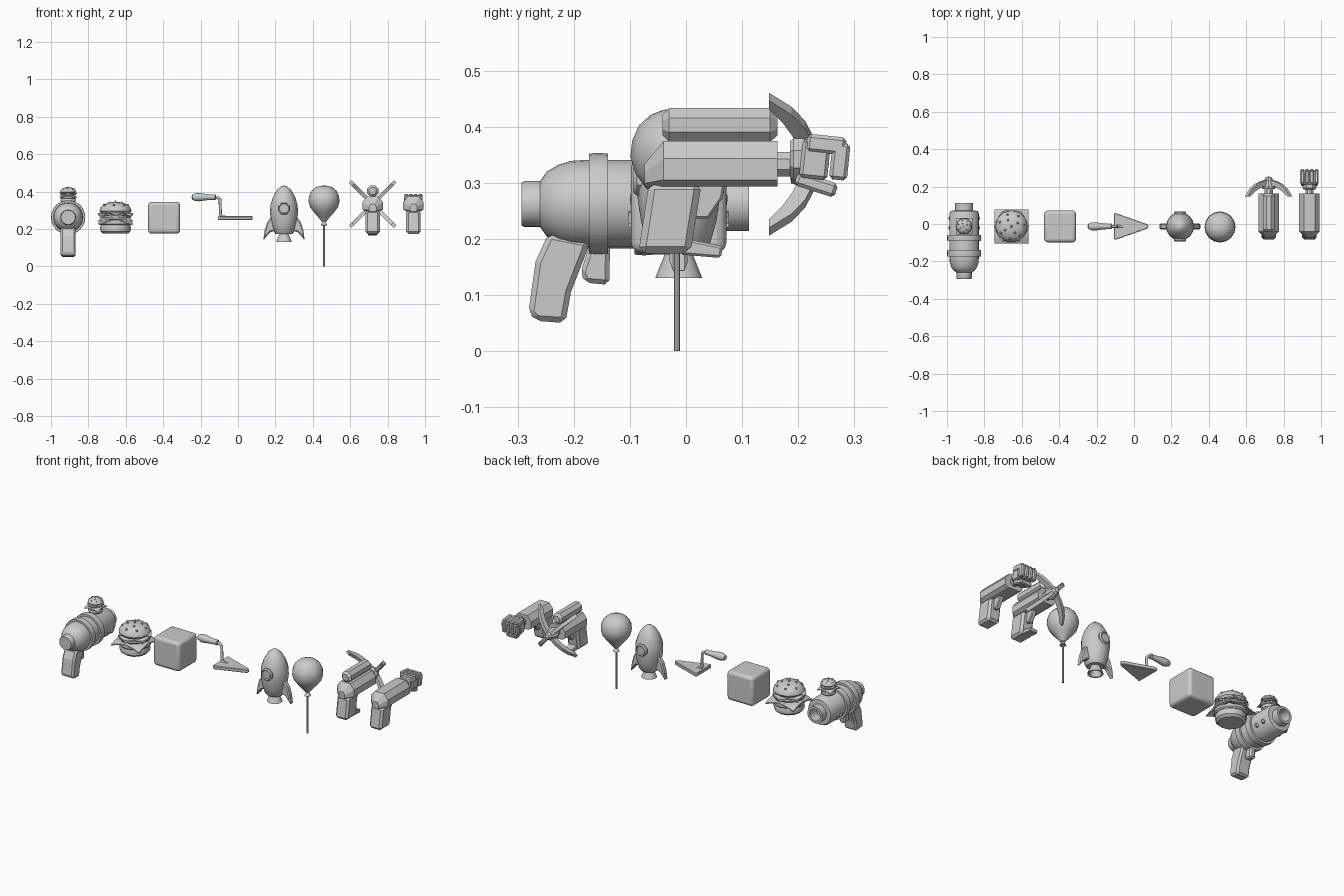
import bpy, bmesh, math
from mathutils import Vector, Matrix

if "Cube" in bpy.data.objects:
    bpy.data.objects.remove(bpy.data.objects["Cube"])

CY = -0.013  # shared centre line of the upright items


def finish(name, bm, loc=(0, 0, 0), rot=(0, 0, 0), bevel=0, angle=30, seg=1):
    bmesh.ops.remove_doubles(bm, verts=bm.verts, dist=1e-6)
    bmesh.ops.recalc_face_normals(bm, faces=bm.faces)
    me = bpy.data.meshes.new(name)
    bm.to_mesh(me)
    bm.free()
    ob = bpy.data.objects.new(name, me)
    bpy.context.collection.objects.link(ob)
    ob.location, ob.rotation_euler = loc, rot
    if bevel:
        m = ob.modifiers.new("bevel", 'BEVEL')
        m.width, m.segments, m.limit_method = bevel, seg, 'ANGLE'
    if angle:
        bpy.ops.object.select_all(action='DESELECT')
        bpy.context.view_layer.objects.active = ob
        ob.select_set(True)
        bpy.ops.object.shade_smooth_by_angle(angle=math.radians(angle))
    return ob


def lathe(name, prof, loc, axis='z', n=16, angle=35, turn=0.0):
    """Spin (radius, position) pairs round the chosen axis."""
    bm = bmesh.new()
    rings = []
    for r, t in prof:
        ring = []
        for i in range(n):
            a = 2 * math.pi * (i + turn) / n
            c, s = r * math.cos(a), r * math.sin(a)
            ring.append(bm.verts.new({'z': (c, s, t), 'y': (c, t, s), 'x': (t, c, s)}[axis]))
        rings.append(ring)
    for a, b in zip(rings, rings[1:]):
        for i in range(n):
            bm.faces.new((a[i], a[(i + 1) % n], b[(i + 1) % n], b[i]))
    return finish(name, bm, loc, angle=angle)


def prism(name, pts, width, loc=(0, 0, 0), rot=(0, 0, 0), bevel=0):
    """Extrude a (y, z) outline along x."""
    bm = bmesh.new()
    f = bm.faces.new([bm.verts.new((-width / 2, y, z)) for y, z in pts])
    g = bmesh.ops.extrude_face_region(bm, geom=[f])
    bmesh.ops.translate(bm, vec=(width, 0, 0),
                        verts=[v for v in g['geom'] if isinstance(v, bmesh.types.BMVert)])
    return finish(name, bm, loc, rot, bevel, angle=0)


def box(name, loc, size, rot=(0, 0, 0), bevel=0.006, seg=1, angle=0):
    bm = bmesh.new()
    bmesh.ops.create_cube(bm, size=1, matrix=Matrix.Diagonal((*size, 1)))
    return finish(name, bm, loc, rot, bevel, angle, seg)


def ball(name, loc, r):
    bm = bmesh.new()
    bmesh.ops.create_uvsphere(bm, u_segments=8, v_segments=6, radius=r)
    return finish(name, bm, loc)


def burger(prefix, x, z, s):
    def part(name, prof, n=16):
        lathe(prefix + name, [(r * s, h * s) for r, h in prof], (x, CY, z), n=n)
    part("bottom_bun", [(0, 0), (.066, 0), (.08, .012), (.083, .03), (.078, .045), (0, .045)], 12)
    part("patty", [(0, .045), (.08, .045), (.087, .052), (.087, .068), (.08, .075), (0, .075)])
    part("tomato", [(0, .082), (.082, .082), (.085, .088), (.082, .096), (0, .096)])
    part("top_bun", [(0, .108), (.076, .108), (.086, .12), (.08, .14), (.06, .158), (.03, .167), (0, .17)], 12)
    # cheese slice with drooping corners
    bm = bmesh.new()
    bmesh.ops.create_grid(bm, x_segments=6, y_segments=6, size=.09 * s)
    for v in bm.verts:
        v.co.z = -max(0, v.co.length - .085 * s) * .6
    bmesh.ops.solidify(bm, geom=bm.faces[:], thickness=.007 * s)
    finish(prefix + "cheese", bm, (x, CY, z + .077 * s))
    # wavy lettuce leaf
    bm = bmesh.new()
    bmesh.ops.create_circle(bm, cap_ends=True, cap_tris=True, segments=24, radius=.09 * s)
    for v in bm.verts:
        if v.co.length > .01 * s:
            a = math.atan2(v.co.y, v.co.x)
            v.co *= 1 + .05 * math.cos(6 * a)
            v.co.z = .009 * s * math.cos(6 * a)
    bmesh.ops.solidify(bm, geom=bm.faces[:], thickness=.008 * s)
    finish(prefix + "lettuce", bm, (x, CY, z + .102 * s))
    # sesame seeds
    for k, (count, r, h) in enumerate([(1, 0, .17), (4, .038, .164), (7, .066, .152)]):
        for i in range(count):
            a = 2 * math.pi * i / count + .5 * k
            ball(prefix + "seed", (x + r * s * math.cos(a), CY + r * s * math.sin(a), z + h * s), .0065 * s)


# --- burger launcher ---
GX, GZ = -0.908, 0.262
lathe("launcher_body", [(0, -.293), (.038, -.293), (.041, -.288), (.041, -.26), (.058, -.248),
      (.07, -.228), (.077, -.205), (.079, -.175), (.079, .055), (.072, .07), (.048, .072),
      (.048, .112), (.034, .112), (.034, .05), (0, .05)], (GX, 0, GZ), 'y', 24)
for y in (-.156, -.075):
    lathe("launcher_ring", [(.075, y - .017), (.09, y - .017), (.0915, y), (.09, y + .017), (.075, y + .017)],
          (GX, 0, GZ), 'y', 24)
prism("launcher_grip", [(-.245, .21), (-.268, .16), (-.281, .068), (-.268, .054), (-.215, .05),
      (-.205, .105), (-.17, .195)], .08, (GX, 0, 0), bevel=.014)
prism("launcher_trigger", [(-.135, .195), (-.137, .118), (-.18, .122), (-.188, .14), (-.17, .195)],
      .035, (GX, 0, 0), bevel=.008)
for sx in (-1, 1):
    for y in (-.02, .03):
        ball("launcher_stud", (GX + sx * .073, y, GZ - .03), .012)
burger("launcher_", GX, .34, .49)

# --- burger ---
burger("", -.655, .175, 1)

# --- block ---
box("block", (-.395, CY, .26), (.17, .17, .17), bevel=.018, seg=3, angle=30)

# --- trowel ---
lathe("trowel_handle", [(0, -.249), (.014, -.244), (.021, -.225), (.022, -.205), (.016, -.165),
      (.014, -.135), (.015, -.122), (.01, -.118), (0, -.118)], (0, CY, .37), 'x', 12)
cu = bpy.data.curves.new("trowel_neck", 'CURVE')
cu.dimensions, cu.bevel_depth, cu.bevel_resolution, cu.use_fill_caps = '3D', .008, 2, True
path = [(-.13, .368), (-.106, .366), (-.096, .355), (-.094, .28), (-.088, .266), (-.06, .262)]
sp = cu.splines.new('POLY')
sp.points.add(len(path) - 1)
for p, (x, z) in zip(sp.points, path):
    p.co = (x, CY, z, 1)
bpy.context.collection.objects.link(bpy.data.objects.new("trowel_neck", cu))
bm = bmesh.new()
f = bm.faces.new([bm.verts.new((x, y, .248)) for x, y in
                  [(-.108, -.066), (-.1, -.072), (.07, -.012), (.079, 0), (.07, .012), (-.1, .072), (-.108, .066)]])
g = bmesh.ops.extrude_face_region(bm, geom=[f])
bmesh.ops.translate(bm, vec=(0, 0, .02), verts=[v for v in g['geom'] if isinstance(v, bmesh.types.BMVert)])
finish("trowel_blade", bm, (0, CY, 0), bevel=.003, angle=0)

# --- rocket ---
RX = .246
lathe("rocket_body", [(0, .172), (.045, .172), (.053, .182), (.067, .23), (.075, .285), (.073, .325),
      (.06, .37), (.037, .41), (.014, .429), (0, .432)], (RX, CY, 0), n=16)
lathe("rocket_nozzle", [(0, .18), (.022, .18), (.042, .13), (.034, .13), (.02, .165), (0, .165)],
      (RX, CY, 0), n=12)
for s in (-1, 1):
    prism("rocket_fin", [(.05, .26), (.072, .262), (.09, .235), (.103, .195), (.111, .138),
          (.095, .158), (.075, .182), (.05, .19)], .032, (RX, CY, 0), (0, 0, -s * math.pi / 2), .006)
    lathe("rocket_porthole", [(.036, s * .05), (.036, s * .074), (.03, s * .081), (.025, s * .076), (0, s * .076)],
          (RX, CY, .31), 'y', 8, turn=.5)

# --- balloon ---
BX, BY = .46, -.016
lathe("balloon", [(0, .238), (.012, .24), (.03, .262), (.055, .29), (.074, .316), (.083, .347), (.08, .375),
      (.068, .402), (.047, .421), (.024, .43), (0, .432)], (BX, BY, 0), n=16)
lathe("balloon_knot", [(0, .218), (.018, .22), (.006, .24), (0, .242)], (BX, BY, 0), n=10)
lathe("balloon_stick", [(0, 0), (.0055, 0), (.0055, .225), (0, .225)], (BX, BY, 0), n=8)


# --- pistols: shared housing, grip and trigger ---
def pistol(prefix, x):
    bm = bmesh.new()
    loops = []
    half = [(.036, .293), (.055, .305), (.055, .343), (.03, .374)]
    for y, w, h in [(-.074, .35, .5), (-.04, 1, 1), (.163, 1, 1)]:
        ring = half + [(-a, b) for a, b in reversed(half)]
        loops.append([bm.verts.new((a * w, y, .293 + (b - .293) * h)) for a, b in ring])
    for a, b in zip(loops, loops[1:]):
        for i in range(8):
            bm.faces.new((a[i], a[(i + 1) % 8], b[(i + 1) % 8], b[i]))
    bm.faces.new(loops[0])
    bm.faces.new(loops[-1])
    finish(prefix + "housing", bm, (x, 0, 0), angle=0)
    prism(prefix + "grip", [(-.066, .3), (-.085, .174), (.008, .174), (.028, .3)], .078, (x, 0, 0), bevel=.012)
    prism(prefix + "trigger", [(.02, .3), (.07, .3), (.065, .272), (.04, .236), (.012, .236)],
          .026, (x, 0, 0), bevel=.004)
    lathe(prefix + "shaft", [(0, .15), (.024, .15), (.024, .2), (0, .2)], (x, 0, .333), 'y', 8, angle=0, turn=.5)


# --- grapple pistol ---
HX, HZ = .72, .333
pistol("grapple_", HX)
prism("grapple_grip_lip", [(-.01, .172), (.062, .166), (.066, .186), (.04, .192), (0, .2)], .05, (HX, 0, 0), bevel=.004)
lathe("grapple_scope", [(0, -.042), (.02, -.042), (.033, -.03), (.033, .15), (.02, .163), (0, .163)],
      (HX, 0, .403), 'y', 8, angle=0, turn=.5)
lathe("grapple_hub", [(0, .185), (.034, .187), (.038, .2), (.032, .222), (.014, .25), (0, .255)],
      (HX, 0, HZ), 'y', 8, angle=0)
for k in range(4):
    prism("grapple_claw", [(.24, 0), (.227, .06), (.212, .1), (.188, .135), (.148, .17),
          (.148, .148), (.172, .115), (.19, .08), (.2, .05), (.205, 0)], .02,
          (HX, 0, HZ), (0, math.radians(45 + 90 * k), 0))

# --- punching pistol ---
FX = .938
pistol("punch_", FX)
lathe("punch_cuff", [(0, .185), (.034, .185), (.04, .192), (.04, .21), (.034, .216), (0, .216)],
      (FX, 0, .342), 'y', 8, angle=0, turn=.5)
tilt = math.radians(-6)
box("punch_palm", (FX, .23, .342), (.09, .05, .07), (tilt, 0, 0))
for i in range(4):
    x = FX - .0375 + .025 * i
    box("punch_knuckle", (x, .25, .368), (.024, .07, .032), (tilt, 0, 0))
    box("punch_finger", (x, .274, .338), (.024, .032, .066), (tilt, 0, 0))
box("punch_thumb", (FX, .232, .297), (.07, .075, .026), (math.radians(-18), 0, 0))
